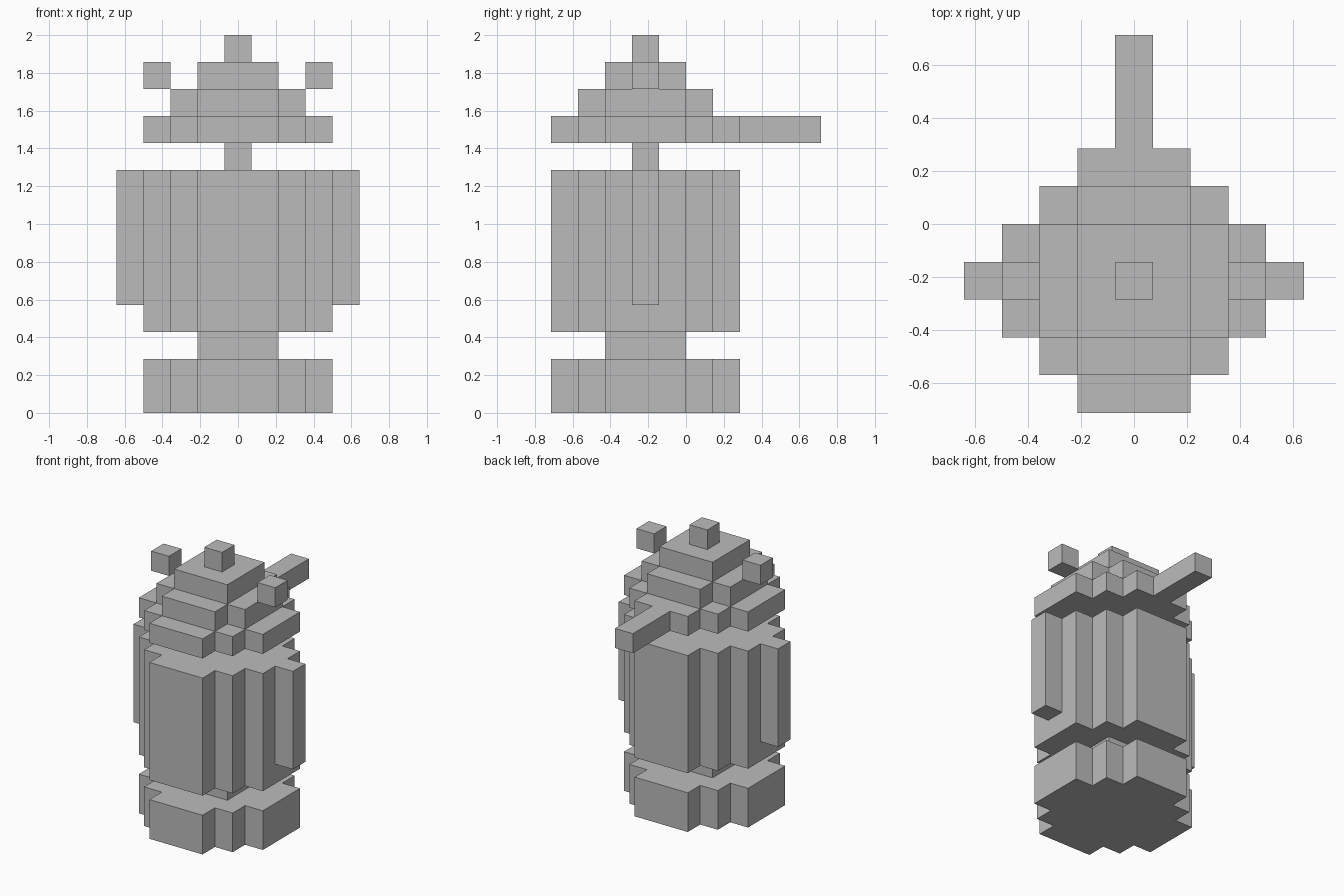
import bpy
import bmesh

cube = bpy.data.objects.get("Cube")
if cube:
    bpy.data.objects.remove(cube, do_unlink=True)

U = 1 / 7            # size of one block
AXIS_Y = -1.5        # body axis, in blocks

grey = bpy.data.materials.new("plain grey")
grey.use_nodes = True
grey.diffuse_color = (0.5, 0.5, 0.5, 1)
grey.node_tree.nodes["Principled BSDF"].inputs["Base Color"].default_value = (0.5, 0.5, 0.5, 1)


def prism(name, outline, z0, z1):
    """Extrude a counter-clockwise outline, in blocks around the axis, from z0 to z1."""
    bm = bmesh.new()
    verts = [bm.verts.new((x * U, (y + AXIS_Y) * U, z0 * U)) for x, y in outline]
    base = bm.faces.new(verts)
    top = bmesh.ops.extrude_face_region(bm, geom=[base])["geom"]
    bmesh.ops.translate(bm, vec=(0, 0, (z1 - z0) * U),
                        verts=[g for g in top if isinstance(g, bmesh.types.BMVert)])
    bmesh.ops.recalc_face_normals(bm, faces=bm.faces)
    mesh = bpy.data.meshes.new(name)
    bm.to_mesh(mesh)
    bm.free()
    mesh.materials.append(grey)
    obj = bpy.data.objects.new(name, mesh)
    bpy.context.collection.objects.link(obj)
    return obj


def stepped_disc(name, radius, z0, z1):
    """Blocky disc: flats three blocks wide, joined by one-block steps."""
    # staircase corner from the +x flat to the +y flat
    corner = [(radius, 1.5)]
    x, y = radius, 1.5
    while x > 1.5:
        x -= 1
        corner.append((x, y))
        y += 1
        corner.append((x, y))
    outline = []
    for _ in range(4):
        outline += corner
        corner = [(-b, a) for a, b in corner]
    return prism(name, outline, z0, z1)


def box(name, x0, x1, y0, y1, z0, z1):
    return prism(name, [(x0, y0), (x1, y0), (x1, y1), (x0, y1)], z0, z1)


# Foot, waist and body
stepped_disc("base", 3.5, 0, 2)
stepped_disc("waist", 1.5, 2, 3)
stepped_disc("body", 3.5, 3, 9)

# Neck and stepped hat
box("neck", -0.5, 0.5, -0.5, 0.5, 9, 10)
stepped_disc("hat_brim", 3.5, 10, 11)
stepped_disc("hat_middle", 2.5, 11, 12)
stepped_disc("hat_crown", 1.5, 12, 13)
box("hat_knob", -0.5, 0.5, -0.5, 0.5, 13, 14)

# Bar reaching back from the brim
box("back_bar", -0.5, 0.5, 3.5, 6.5, 10, 11)

# Side ribs and floating side blocks
for side, s in (("left", 1), ("right", -1)):
    a, b = sorted((3.5 * s, 4.5 * s))
    box(side + "_rib", a, b, -0.5, 0.5, 4, 9)
    a, b = sorted((2.5 * s, 3.5 * s))
    box(side + "_floating_block", a, b, -0.5, 0.5, 12, 13)
